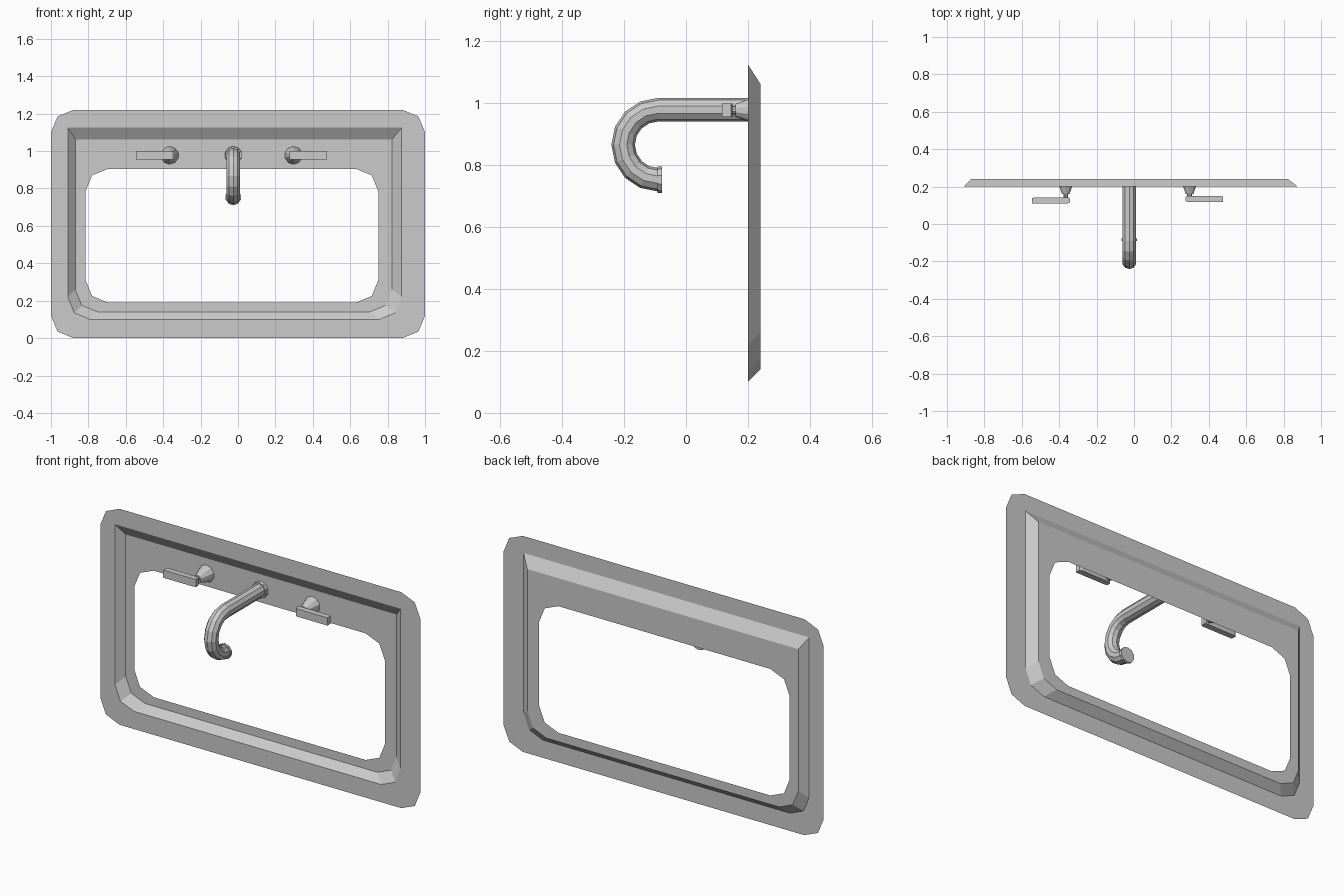
import bpy, bmesh
from math import sin, cos, pi

if "Cube" in bpy.data.objects:
    bpy.data.objects.remove(bpy.data.objects["Cube"])


def finish(name, bm):
    me = bpy.data.meshes.new(name)
    bm.to_mesh(me)
    bm.free()
    ob = bpy.data.objects.new(name, me)
    bpy.context.collection.objects.link(ob)
    return ob


def outline(x0, x1, z0, z1, top_cut, c=0.12, k=0.035):
    """Rectangle with two-step clipped corners; the top ones may stay sharp."""
    pts = [(x0, z0 + c), (x0 + k, z0 + k), (x0 + c, z0),
           (x1 - c, z0), (x1 - k, z0 + k), (x1, z0 + c)]
    if top_cut:
        pts += [(x1, z1 - c), (x1 - k, z1 - k), (x1 - c, z1),
                (x0 + c, z1), (x0 + k, z1 - k), (x0, z1 - c)]
    else:
        pts += [(x1, z1), (x0, z1)]
    return pts


def sweep(name, cx, stations, n=10):
    """Round section along stations (y, z, tilt, radius), capped at both ends."""
    bm = bmesh.new()
    rings = []
    for y, z, a, r in stations:
        ring = []
        for i in range(n):
            t = 2 * pi * i / n + pi / 2
            s = r * sin(t)
            ring.append(bm.verts.new((cx + r * cos(t), y - s * sin(a), z + s * cos(a))))
        rings.append(ring)
    for p, q in zip(rings, rings[1:]):
        for i in range(n):
            j = (i + 1) % n
            bm.faces.new((p[i], p[j], q[j], q[i]))
    bm.faces.new(rings[0])
    bm.faces.new(rings[-1])
    bmesh.ops.recalc_face_normals(bm, faces=bm.faces)
    return finish(name, bm)


# Sink panel: flat flange, sloped recess walls, recessed plate with opening
FRONT, BACK = 0.2, 0.24
bm = bmesh.new()


def add_loop(pts, y):
    vs = [bm.verts.new((x, y, z)) for x, z in pts]
    es = [bm.edges.new((vs[i], vs[(i + 1) % len(vs)])) for i in range(len(vs))]
    return vs, es


outer = add_loop(outline(-1, 1, 0, 1.22, True), FRONT)
rim = add_loop(outline(-0.91, 0.875, 0.1, 1.125, False), FRONT)
floor = add_loop(outline(-0.87, 0.824, 0.14, 1.063, False), BACK)
hole = add_loop(outline(-0.815, 0.75, 0.19, 0.905, True), BACK)
for a, b in ((outer, rim), (floor, hole)):
    bmesh.ops.triangle_fill(bm, use_beauty=True, edges=a[1] + b[1], normal=(0, -1, 0))
for i in range(len(rim[0])):
    j = (i + 1) % len(rim[0])
    bm.faces.new((rim[0][i], rim[0][j], floor[0][j], floor[0][i]))
bmesh.ops.recalc_face_normals(bm, faces=bm.faces)
bm.normal_update()
if sum(f.normal.y * f.calc_area() for f in bm.faces) > 0:
    bmesh.ops.reverse_faces(bm, faces=bm.faces)
finish("sink_panel", bm)

# Spout: straight pipe then half-circle hook, with base ring and outlet lip
SX, CY, CZ, R = -0.025, -0.09, 0.866, 0.113
path = [(BACK, CZ + R, 0, 0.038)]
for k in range(9):
    a = pi * k / 8
    path.append((CY - R * sin(a), CZ + R * cos(a), a, 0.038))
sweep("spout", SX, path)
sweep("spout_base_ring", SX, [(BACK, CZ + R, 0, 0.047), (0.222, CZ + R, 0, 0.045)])
sweep("spout_lip", SX, [(-0.092, CZ - R, pi, 0.043), (-0.078, CZ - R, pi, 0.043)])

# Taps: tapered body with thin stem, and a flat lever pointing outward
HZ = 0.977
for side, cx, s, dy in (("left", -0.365, -1, 0.0), ("right", 0.297, 1, 0.007)):
    sweep(side + "_tap_body", cx, [(BACK, HZ, 0, 0.048), (0.2, HZ, 0, 0.036),
                                   (0.16, HZ, 0, 0.021), (0.16, HZ, 0, 0.013),
                                   (0.138, HZ, 0, 0.013)])
    bm = bmesh.new()
    profile = [(-0.022, 0.116), (-0.01, 0.11), (0.18, 0.11), (0.18, 0.138),
               (0.165, 0.143), (-0.015, 0.143), (-0.022, 0.136)]
    face = bm.faces.new([bm.verts.new((cx + s * x, y + dy, HZ - 0.022)) for x, y in profile])
    top = bmesh.ops.extrude_face_region(bm, geom=[face])["geom"]
    bmesh.ops.translate(bm, vec=(0, 0, 0.044),
                        verts=[g for g in top if isinstance(g, bmesh.types.BMVert)])
    bmesh.ops.recalc_face_normals(bm, faces=bm.faces)
    finish(side + "_lever", bm)
